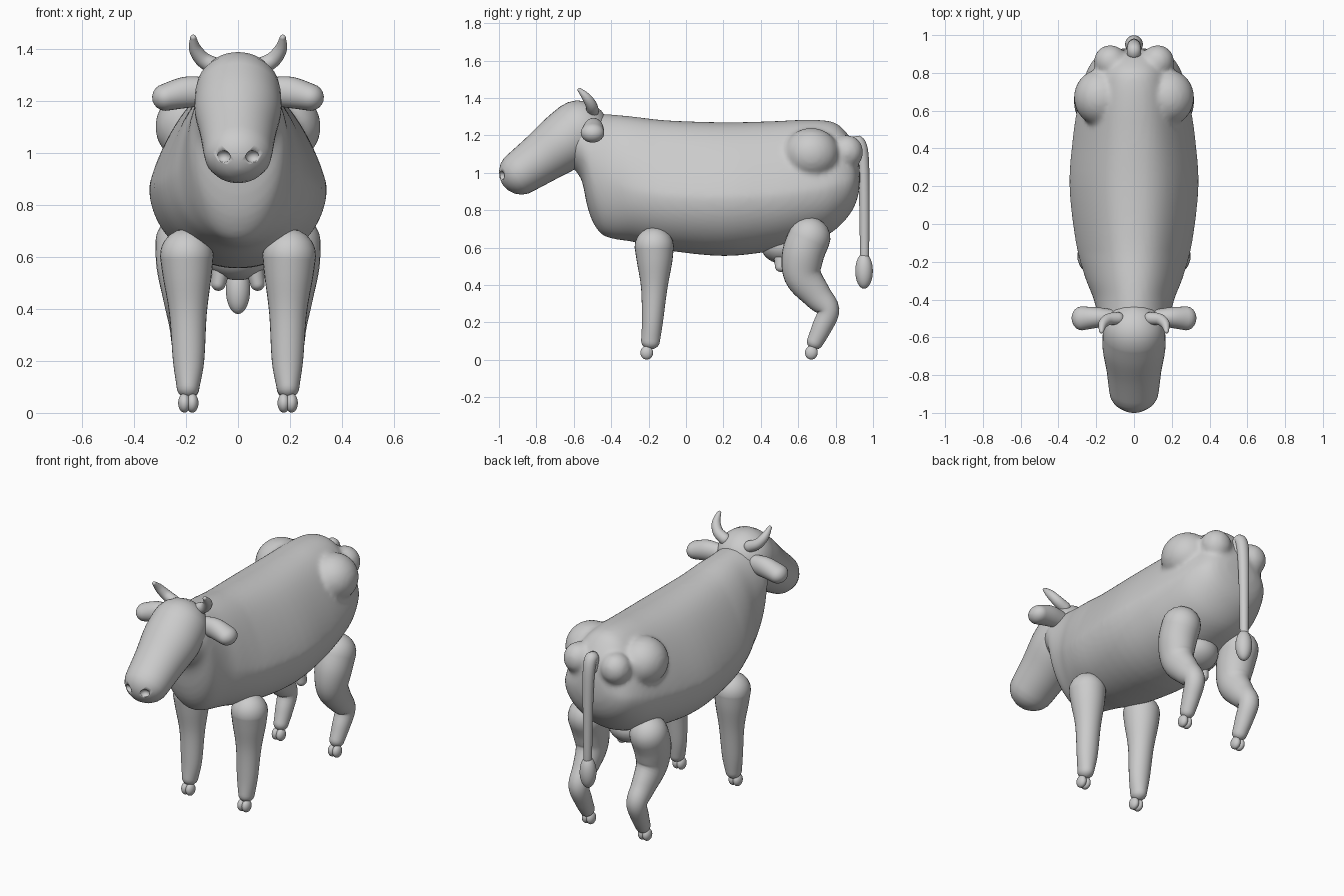
import bpy, bmesh, math
from mathutils import Vector, Matrix

if "Cube" in bpy.data.objects:
    bpy.data.objects.remove(bpy.data.objects["Cube"])


def finish(name, bm, mirror=False):
    bmesh.ops.recalc_face_normals(bm, faces=bm.faces)
    for f in bm.faces:
        f.smooth = True
    me = bpy.data.meshes.new(name)
    bm.to_mesh(me)
    bm.free()
    ob = bpy.data.objects.new(name, me)
    bpy.context.collection.objects.link(ob)
    if mirror:
        ob.modifiers.new("Mirror", 'MIRROR').use_mirror_merge = False
    return ob


def resample(rows, steps):
    """Catmull-Rom interpolation of any rows of numbers."""
    out, n = [], len(rows)
    for i in range(n - 1):
        a, b, c, d = (rows[min(max(i + k, 0), n - 1)] for k in (-1, 0, 1, 2))
        for s in range(steps):
            t = s / steps
            out.append([q + 0.5 * t * (r - p + t * (2 * p - 5 * q + 4 * r - u + t * (3 * (q - r) + u - p)))
                        for p, q, r, u in zip(a, b, c, d)])
    out.append(list(rows[-1]))
    return out


def skin(bm, rings):
    """Bridge closed rings and cap both ends."""
    vs = [[bm.verts.new(p) for p in r] for r in rings]
    n = len(vs[0])
    for r0, r1 in zip(vs, vs[1:]):
        for i in range(n):
            bm.faces.new((r0[i], r0[(i + 1) % n], r1[(i + 1) % n], r1[i]))
    bm.faces.new(vs[0])
    bm.faces.new(vs[-1])


def tube(name, pts, ref=(1, 0, 0), mirror=False, steps=5, sides=28):
    """Round-ended limb through points (x, y, z, radius along ref, other radius)."""
    rows = resample(pts, steps)
    ps = [Vector(r[:3]) for r in rows]
    rings = []

    def ring(c, t, ra, rb):
        u = Vector(ref)
        u = (u - t * u.dot(t)).normalized()
        v = t.cross(u)
        rings.append([c + u * ra * math.cos(a) + v * rb * math.sin(a)
                      for a in (2 * math.pi * k / sides for k in range(sides))])

    last = len(rows) - 1
    for i, r in enumerate(rows):
        t = (ps[min(i + 1, last)] - ps[max(i - 1, 0)]).normalized()
        angles = [0]
        if i == 0:
            angles = [-86, -70, -52, -34, -17, 0]
        elif i == last:
            angles = [0, 17, 34, 52, 70, 86]
        for d in angles:
            s, c = math.sin(math.radians(d)), math.cos(math.radians(d))
            ring(ps[i] + t * s * min(r[3], r[4]), t, r[3] * c, r[4] * c)
    bm = bmesh.new()
    skin(bm, rings)
    return finish(name, bm, mirror)


def add_ball(bm, c, r):
    m = Matrix.Translation(c) @ Matrix.Diagonal((*r, 1))
    bmesh.ops.create_uvsphere(bm, u_segments=28, v_segments=16, radius=1, matrix=m)


def balls(name, items, mirror=True):
    """Ellipsoids given as (centre, radii)."""
    bm = bmesh.new()
    for c, r in items:
        add_ball(bm, c, r)
    return finish(name, bm, mirror)


# Body with neck: y, top, bottom, half width, height of widest point
stations = [
    (-0.64, 1.28, 1.06, 0.12, 1.17), (-0.59, 1.30, 1.01, 0.155, 1.16), (-0.555, 1.31, 0.95, 0.17, 1.14),
    (-0.53, 1.315, 0.83, 0.18, 1.10), (-0.50, 1.315, 0.74, 0.19, 1.05), (-0.45, 1.315, 0.67, 0.20, 1.00),
    (-0.38, 1.31, 0.645, 0.22, 0.95), (-0.28, 1.30, 0.63, 0.26, 0.91), (-0.10, 1.28, 0.585, 0.308, 0.88),
    (0.20, 1.27, 0.555, 0.342, 0.87), (0.45, 1.275, 0.58, 0.325, 0.88), (0.62, 1.283, 0.62, 0.30, 0.90),
    (0.74, 1.28, 0.66, 0.275, 0.92), (0.81, 1.26, 0.705, 0.25, 0.94), (0.87, 1.20, 0.77, 0.215, 0.95),
    (0.905, 1.14, 0.83, 0.17, 0.96), (0.925, 1.06, 0.90, 0.10, 0.97), (0.93, 0.99, 0.96, 0.02, 0.975)]
rings = []
for y, top, bot, w, mid in resample(stations, 4):
    ring = []
    flat = 0.13 * min(1, max(0, (y + 0.45) / 0.3))   # sloping flanks beside the spine
    for k in range(64):
        a = 2 * math.pi * k / 64
        c, s = math.cos(a), math.sin(a)
        f = 1 - flat * abs(2 * s * c) if s > 0 else 1
        ring.append((w * c * f, y, mid + s * (top - mid if s > 0 else mid - bot)))
    rings.append(ring)
bm = bmesh.new()
skin(bm, rings)

# Hip and pin-bone swellings melt into the rump
for s in (-1, 1):
    add_ball(bm, (s * 0.177, 0.67, 1.10), (0.142, 0.15, 0.14))
    add_ball(bm, (s * 0.125, 0.86, 1.11), (0.088, 0.088, 0.092))
body = finish("body", bm)
remesh = body.modifiers.new("Fuse", 'REMESH')
remesh.mode = 'VOXEL'
remesh.voxel_size = 0.014
remesh.use_smooth_shade = True
soft = body.modifiers.new("Soften", 'SMOOTH')
soft.factor = 0.5
soft.iterations = 8

# Head with hollowed nostrils
head = tube("head", [(0, -0.575, 1.225, 0.165, 0.162), (0, -0.66, 1.16, 0.166, 0.157),
                     (0, -0.77, 1.08, 0.146, 0.137), (0, -0.88, 1.003, 0.132, 0.12)], sides=40)
cutter = balls("nostril_cutter", [((s * 0.058, -0.99, 0.985), (0.028, 0.028, 0.024)) for s in (-1, 1)], False)
cutter.hide_render = True
cutter.hide_set(True)
cut = head.modifiers.new("Nostrils", 'BOOLEAN')
cut.operation = 'DIFFERENCE'
cut.object = cutter

# Ears and horns
tube("ears", [(0.13, -0.495, 1.235, 0.045, 0.055), (0.20, -0.495, 1.232, 0.055, 0.06),
              (0.278, -0.50, 1.213, 0.063, 0.052)], ref=(0, 1, 0), mirror=True)
tube("horns", [(0.085, -0.50, 1.33, 0.034, 0.034), (0.135, -0.505, 1.358, 0.031, 0.03),
               (0.165, -0.53, 1.40, 0.025, 0.024), (0.172, -0.568, 1.442, 0.012, 0.012)],
     ref=(0, 1, 0), mirror=True, sides=16)

# Legs
tube("front_legs", [(0.197, -0.17, 0.605, 0.103, 0.105), (0.195, -0.168, 0.52, 0.093, 0.094),
                    (0.192, -0.17, 0.38, 0.072, 0.07), (0.19, -0.18, 0.20, 0.06, 0.056),
                    (0.192, -0.19, 0.10, 0.044, 0.05)], mirror=True)
tube("rear_legs", [(0.21, 0.66, 0.655, 0.108, 0.113), (0.21, 0.625, 0.56, 0.103, 0.112),
                   (0.205, 0.625, 0.45, 0.085, 0.10), (0.20, 0.70, 0.345, 0.066, 0.078),
                   (0.197, 0.76, 0.265, 0.058, 0.06), (0.193, 0.725, 0.17, 0.05, 0.053),
                   (0.19, 0.69, 0.097, 0.042, 0.044)], mirror=True)

# Cloven hooves
for name, y in (("front_hooves", -0.21), ("rear_hooves", 0.67)):
    balls(name, [((0.191 + s * 0.015, y, 0.038), (0.024, 0.034, 0.037)) for s in (-1, 1)])

# Udder with teats
balls("udder", [((0, 0.53, 0.61), (0.13, 0.13, 0.10))], False)
tube("teats", [(0.065, 0.51, 0.55, 0.035, 0.04), (0.075, 0.51, 0.497, 0.028, 0.034)], mirror=True)

# Tail with tuft
tube("tail", [(0, 0.90, 1.10, 0.04, 0.04), (0, 0.912, 1.165, 0.037, 0.036), (0, 0.94, 1.12, 0.036, 0.033),
              (0, 0.952, 0.95, 0.031, 0.029), (0, 0.955, 0.53, 0.023, 0.024)])
balls("tail_tuft", [((0, 0.952, 0.475), (0.047, 0.047, 0.095))], False)
